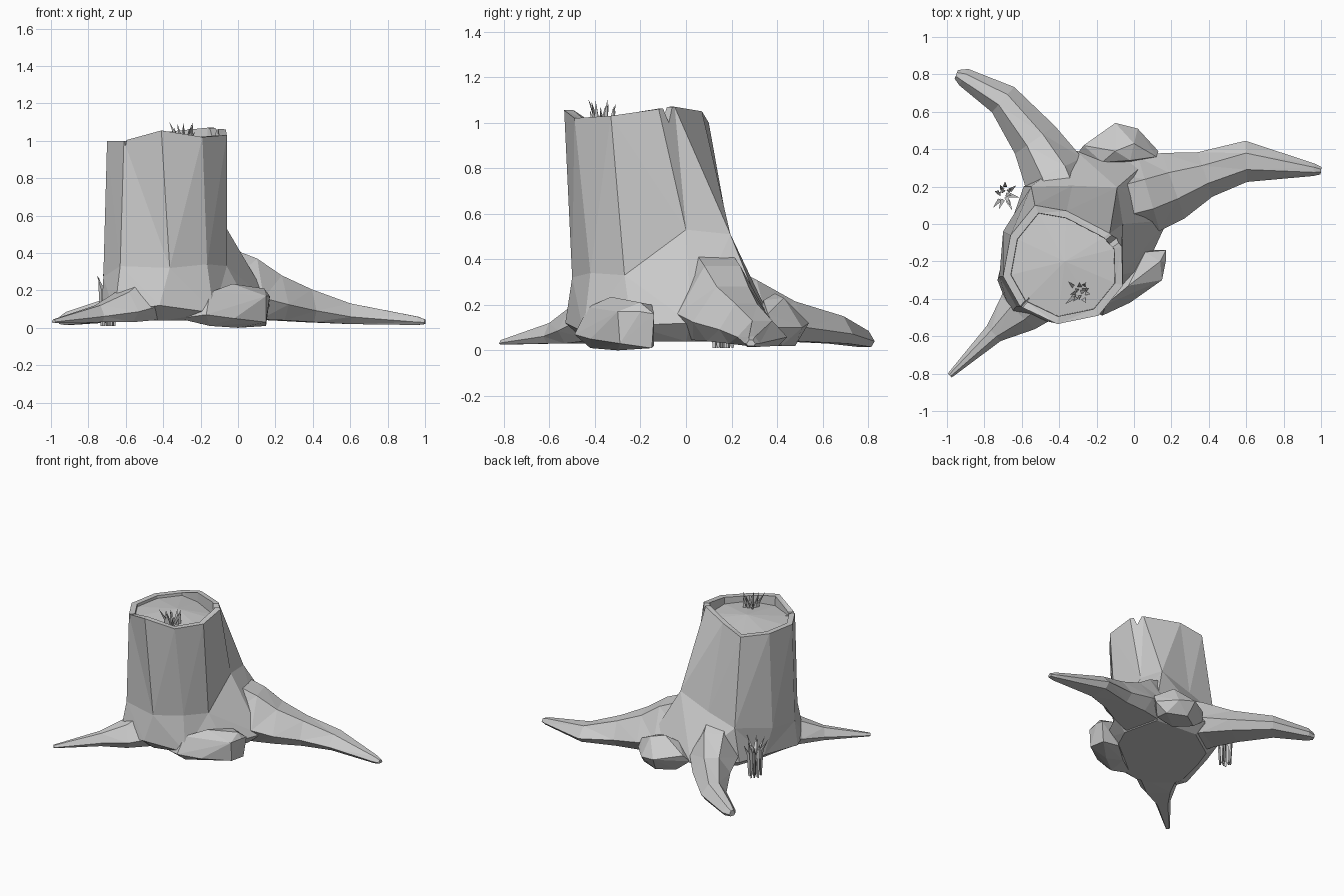
import bpy, bmesh, math, random
from mathutils import Vector

if "Cube" in bpy.data.objects:
    bpy.data.objects.remove(bpy.data.objects["Cube"])

random.seed(4)


def finish(name, bm):
    bmesh.ops.recalc_face_normals(bm, faces=bm.faces[:])
    me = bpy.data.meshes.new(name)
    bm.to_mesh(me)
    bm.free()
    ob = bpy.data.objects.new(name, me)
    bpy.context.collection.objects.link(ob)
    return ob


def loft(name, rings, tip=None):
    """Skin a list of equal rings; close the start flat and the end flat or to a point."""
    bm = bmesh.new()
    vs = [[bm.verts.new(p) for p in r] for r in rings]
    n = len(vs[0])
    for a, b in zip(vs, vs[1:]):
        for i in range(n):
            j = (i + 1) % n
            bm.faces.new((a[i], a[j], b[j], b[i]))
    bm.faces.new(vs[0])
    if tip:
        t = bm.verts.new(tip)
        for i in range(n):
            bm.faces.new((vs[-1][i], vs[-1][(i + 1) % n], t))
    else:
        bm.faces.new(vs[-1])
    bmesh.ops.triangulate(bm, faces=[f for f in bm.faces if len(f.verts) == 4])
    return finish(name, bm)


# Trunk: flared base, waist, broken top
base = [(.06, -.24, .11), (-.13, -.45, .08), (-.42, -.53, .12), (-.66, -.48, .08), (-.73, -.30, .08),
        (-.66, 0, .1), (-.59, .2, .1), (-.31, .39, .1), (.1, .36, .1), (.18, .02, .12)]
waist = [(-.06, -.27, .33), (-.165, -.42, .34), (-.365, -.50, .32), (-.63, -.44, .33), (-.72, -.28, .27),
         (-.70, -.04, .3), (-.55, .2, .35), (-.33, .205, .42), (-.09, .195, .51), (-.06, 0, .53)]
top = [(-.06, -.33, 1.03), (-.19, -.49, 1.02), (-.41, -.535, 1.055), (-.61, -.44, 1.0), (-.70, -.28, 1.0),
       (-.66, -.06, 1.0), (-.53, .10, 1.0), (-.36, .07, 1.05), (-.13, -.05, 1.07), (-.065, -.12, 1.06)]


def shrink(ring, k, c, z=None):
    return [(c[0] + (x - c[0]) * k, c[1] + (y - c[1]) * k, h if z is None else z) for x, y, h in ring]


mid = (-.38, -.22)
trunk = loft("stump_trunk", [shrink(base, .8, (-.3, -.08), .04), base, waist, top,
                             shrink(top, .87, mid), shrink(top, .865, mid, .98)], (-.37, -.2, 1.015))


# Roots: six-sided sections along a path (x, y, half width, bottom, top)
def root(name, path):
    section = [(-.65, 0), (.65, 0), (1, .35), (.4, 1), (-.4, 1), (-1, .35)]
    rings = []
    for i, (x, y, w, lo, hi) in enumerate(path):
        a, b = path[max(i - 1, 0)], path[min(i + 1, len(path) - 1)]
        d = Vector((b[0] - a[0], b[1] - a[1])).normalized()
        rings.append([(x - d.y * w * s, y + d.x * w * s, lo + (hi - lo) * t) for s, t in section])
    return loft(name, rings)


roots = [
    root("right_root", [(-.15, .1, .2, .05, .46), (.08, .16, .205, .045, .37), (.21, .205, .185, .04, .28),
                        (.38, .265, .125, .03, .205), (.6, .335, .11, .02, .13), (.96, .29, .034, .015, .06),
                        (1.0, .285, .02, .02, .045)]),
    root("back_root", [(-.36, .1, .18, .05, .4), (-.43, .28, .17, .05, .31), (-.53, .45, .13, .04, .215),
                       (-.70, .665, .09, .03, .15), (-.91, .785, .05, .015, .085), (-.95, .80, .025, .02, .06)]),
    root("front_root", [(-.5, -.33, .2, .045, .31), (-.62, -.475, .125, .03, .19),
                        (-.75, -.585, .055, .03, .12), (-.985, -.81, .015, .025, .045)])]


# Wedge cutters for the two cracks in the rim
def wedge(name, x, y, yaw, w):
    d, s = Vector((math.cos(yaw), math.sin(yaw), 0)), Vector((-math.sin(yaw), math.cos(yaw), 0))
    tri = [s * w + Vector((0, 0, 1.12)), s * -w + Vector((0, 0, 1.12)), Vector((0, 0, .97 if w < .04 else 1.0))]
    c = Vector((x, y, 0))
    return loft(name, [[c + d * k + p for p in tri] for k in (-.06, .06)])


cracks = [wedge("back_crack", -.105, -.085, .65, .05), wedge("front_crack", -.6, -.44, -2.3, .035)]

# Merge the roots into the trunk, then cut the cracks
for o in roots + cracks:
    m = trunk.modifiers.new(o.name, 'BOOLEAN')
    m.operation = 'UNION' if o in roots else 'DIFFERENCE'
    m.solver, m.object = 'EXACT', o
dg = bpy.context.evaluated_depsgraph_get()
trunk.data = bpy.data.meshes.new_from_object(trunk.evaluated_get(dg))
trunk.modifiers.clear()
for o in roots + cracks:
    bpy.data.objects.remove(o)


# Rocks: hulls of a few corner points
def rock(name, pts):
    bm = bmesh.new()
    for p in pts:
        bm.verts.new(p)
    res = bmesh.ops.convex_hull(bm, input=bm.verts[:])
    junk = [v for v in res["geom_interior"] if isinstance(v, bmesh.types.BMVert)]
    bmesh.ops.delete(bm, geom=junk, context='VERTS')
    return finish(name, bm)


rock("front_rock", [(-.32, -.42, .05), (-.17, -.49, .07), (-.15, -.42, .01), (-.12, -.26, .01), (0, -.3, 0),
                    (.15, -.15, .01), (.02, -.14, .02), (.15, -.29, .03), (-.02, -.42, .05), (-.15, -.43, .19),
                    (-.03, -.33, .235), (.06, -.15, .2), (.14, -.2, .21), (.17, -.2, .17), (.17, -.14, .16),
                    (.15, -.3, .17)])
rock("back_rock", [(-.3, .38, .1), (-.27, .42, .15), (-.1, .54, .12), (.02, .51, .1), (.13, .39, .1),
                   (.12, .36, .16), (-.17, .33, .2), (-.1, .39, .25), (0, .43, .23), (-.02, .34, .22),
                   (-.2, .4, .02), (-.08, .48, .02), (.06, .42, .02), (-.1, .3, .02), (.06, .32, .03)])


# Grass: upright blades that flare at the tips
def grass(name, x, y, z, count=13):
    bm = bmesh.new()
    for i in range(count):
        a = i * 2.4 + random.uniform(-.4, .4)
        out = Vector((math.cos(a), math.sin(a), 0))
        foot = Vector((x, y, z)) + out * .045 * math.sqrt((i + .5) / count)
        h = random.uniform(.23, .3)
        rings = []
        for lean, up, w in [(0, 0, .007), (.004, h * .7, .014)]:
            c = foot + out * lean + Vector((0, 0, up))
            rings.append([bm.verts.new(c + w * Vector((math.cos(a + k * 2.094), math.sin(a + k * 2.094), 0)))
                          for k in range(3)])
        tip = bm.verts.new(foot + out * random.uniform(.01, .06) + Vector((0, 0, h)))
        lo, hi = rings
        bm.faces.new(lo)
        for k in range(3):
            j = (k + 1) % 3
            bm.faces.new((lo[k], lo[j], hi[j], hi[k]))
            bm.faces.new((hi[k], hi[j], tip))
    return finish(name, bm)


grass("ground_grass", -.69, .16, .01)
grass("top_grass", -.29, -.365, .81)
